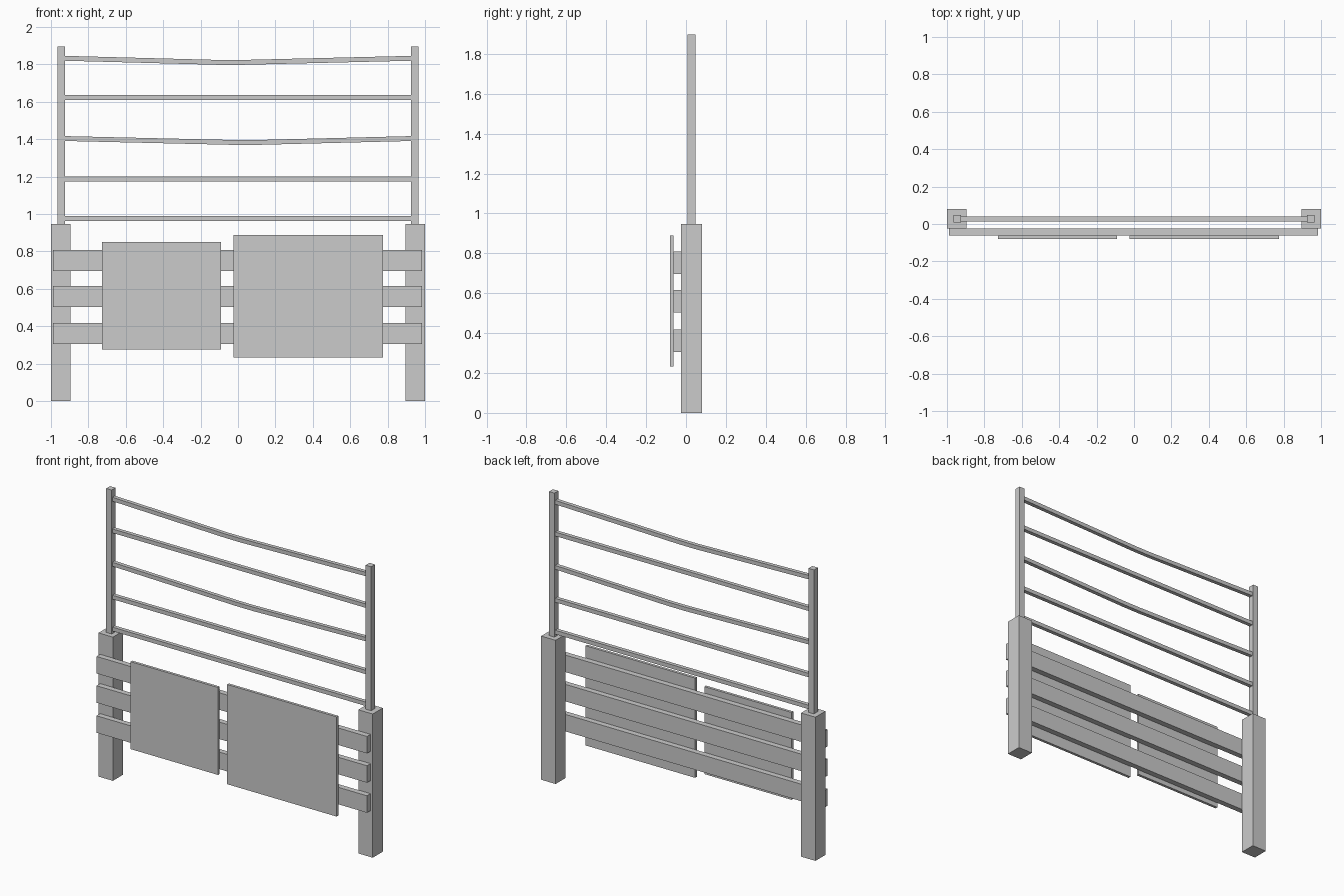
import bpy, bmesh

if "Cube" in bpy.data.objects:
    bpy.data.objects.remove(bpy.data.objects["Cube"])


def sweep(name, path, y0, y1, h):
    """Rectangular bar following (x, z) centre points, height h."""
    bm = bmesh.new()
    rings = [[bm.verts.new((x, y, z + dz)) for y, dz in
              ((y0, -h / 2), (y1, -h / 2), (y1, h / 2), (y0, h / 2))] for x, z in path]
    for a, b in zip(rings, rings[1:]):
        for i in range(4):
            j = (i + 1) % 4
            bm.faces.new((a[i], a[j], b[j], b[i]))
    bm.faces.new(rings[0])
    bm.faces.new(rings[-1])
    bmesh.ops.recalc_face_normals(bm, faces=bm.faces)
    me = bpy.data.meshes.new(name)
    bm.to_mesh(me)
    bm.free()
    ob = bpy.data.objects.new(name, me)
    bpy.context.collection.objects.link(ob)
    return ob


def box(name, x0, x1, y0, y1, z0, z1):
    zc = (z0 + z1) / 2
    return sweep(name, [(x0, zc), (x1, zc)], y0, y1, z1 - z0)


# Thick lower posts with slim uprights on top
for side, s in (("left", -1), ("right", 1)):
    for name, a, b, y0, y1, z0, z1 in (
            ("post", 0.895, 1.0, -0.025, 0.08, 0, 0.947),
            ("upright", 0.926, 0.966, 0.007, 0.047, 0.947, 1.896)):
        x0, x1 = sorted((s * a, s * b))
        box(f"{side}_{name}", x0, x1, y0, y1, z0, z1)

# Three boards across the front of the posts
for i, z in enumerate((0.362, 0.56, 0.753)):
    box(f"board_{i + 1}", -0.988, 0.984, -0.062, -0.025, z - 0.056, z + 0.056)

# Sign panels on the boards
box("left_panel", -0.727, -0.09, -0.08, -0.062, 0.275, 0.851)
box("right_panel", -0.023, 0.775, -0.08, -0.062, 0.232, 0.889)

# Thin rails; two of them sag in the middle
for i, (z, sag, kink) in enumerate(((0.977, 0, 0), (1.187, 0, 0), (1.404, 0.021, 0.04),
                                    (1.624, 0, 0), (1.833, 0.022, -0.04))):
    path = [(-0.93, z), (0.93, z)]
    if sag:
        path[1:1] = [(kink - 0.06, z - sag), (kink + 0.06, z - sag)]
    sweep(f"rail_{i + 1}", path, 0.014, 0.040, 0.026)
